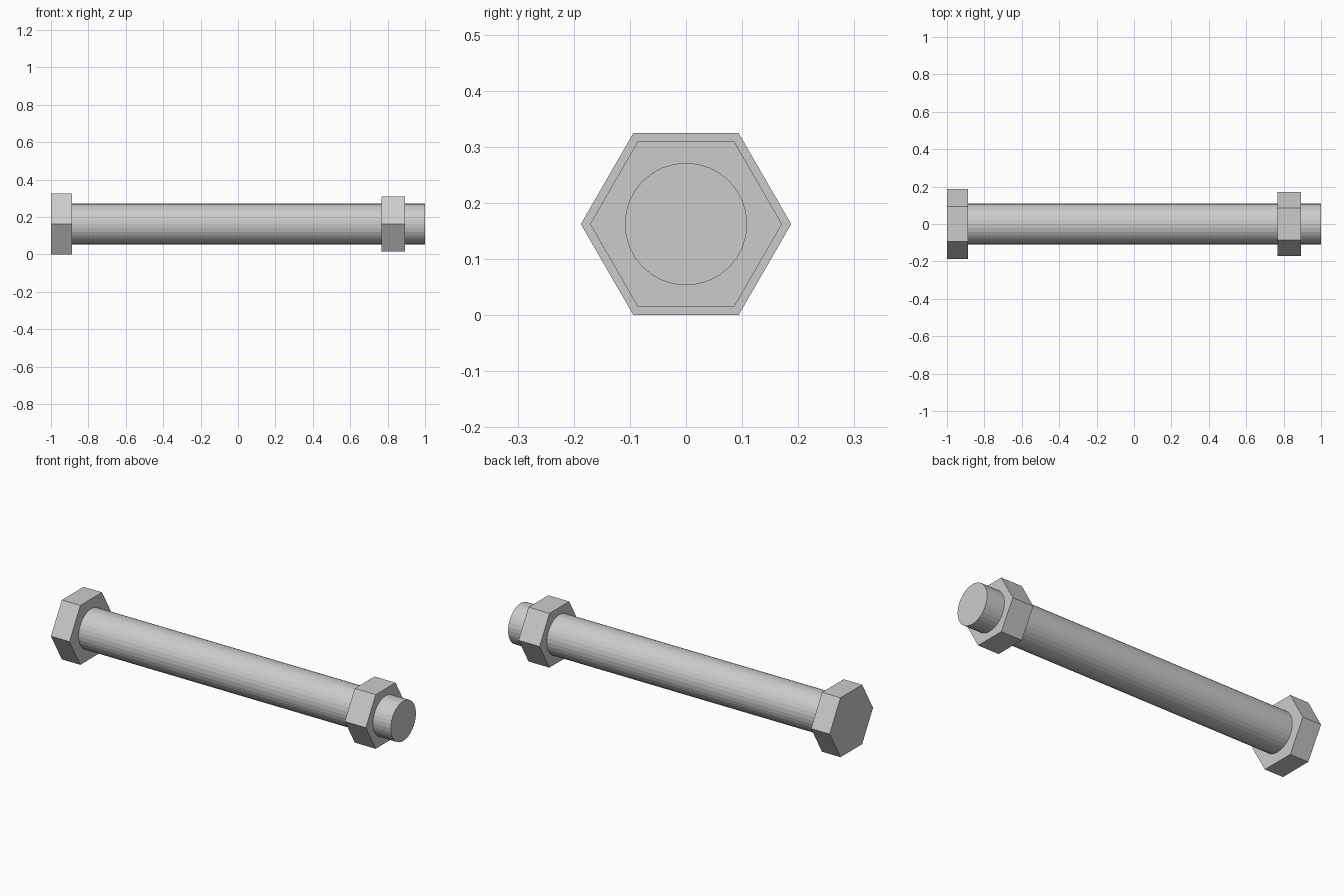
import bpy
import bmesh
from math import sin, cos, pi

if "Cube" in bpy.data.objects:
    bpy.data.objects.remove(bpy.data.objects["Cube"])

HEAD_R = 0.1875
AXIS_Z = HEAD_R * cos(pi / 6)  # the head rests on one of its flats


def prism(name, sides, radius, x0, x1):
    """Flat-faced prism along x with its first corner pointing to +y."""
    bm = bmesh.new()
    ring = [bm.verts.new((x0, radius * cos(2 * pi * i / sides),
                          AXIS_Z + radius * sin(2 * pi * i / sides)))
            for i in range(sides)]
    cap = bm.faces.new(ring)
    ext = bmesh.ops.extrude_face_region(bm, geom=[cap], use_keep_orig=True)
    moved = [g for g in ext["geom"] if isinstance(g, bmesh.types.BMVert)]
    bmesh.ops.translate(bm, verts=moved, vec=(x1 - x0, 0, 0))
    bmesh.ops.recalc_face_normals(bm, faces=bm.faces[:])
    mesh = bpy.data.meshes.new(name)
    bm.to_mesh(mesh)
    bm.free()
    obj = bpy.data.objects.new(name, mesh)
    bpy.context.collection.objects.link(obj)
    return obj


# Hexagonal head, round shank and hexagonal nut
prism("bolt_head", 6, HEAD_R, -1.0, -0.888)
prism("bolt_shank", 32, 0.109, -0.888, 1.0)
prism("nut", 6, 0.171, 0.766, 0.893)
